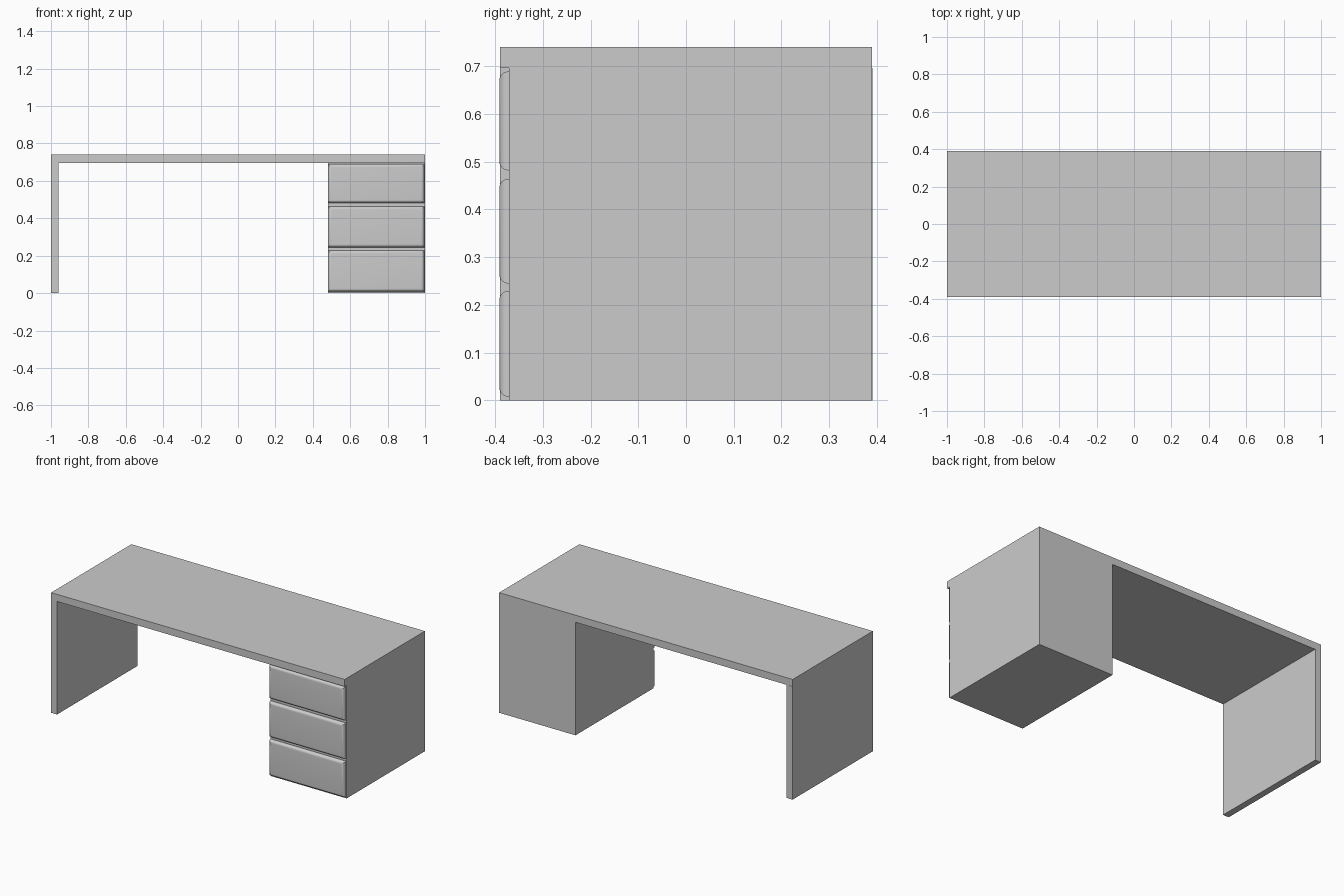
import bpy, bmesh

if "Cube" in bpy.data.objects:
    bpy.data.objects.remove(bpy.data.objects["Cube"])


def box(name, x, y, z, front_radius=0.0):
    """Box from (min, max) ranges, optionally with rounded front edges."""
    bm = bmesh.new()
    bmesh.ops.create_cube(bm, size=1.0)
    for v in bm.verts:
        for i, (lo, hi) in enumerate((x, y, z)):
            v.co[i] = hi if v.co[i] > 0 else lo
    if front_radius:
        front = [e for e in bm.edges if all(abs(v.co.y - y[0]) < 1e-5 for v in e.verts)]
        bmesh.ops.bevel(bm, geom=front, offset=front_radius, offset_type='OFFSET',
                        segments=8, profile=0.5, affect='EDGES', clamp_overlap=True)
    bmesh.ops.recalc_face_normals(bm, faces=bm.faces)
    mesh = bpy.data.meshes.new(name)
    bm.to_mesh(mesh)
    bm.free()
    obj = bpy.data.objects.new(name, mesh)
    bpy.context.collection.objects.link(obj)
    if front_radius:
        bpy.ops.object.select_all(action='DESELECT')
        obj.select_set(True)
        bpy.context.view_layer.objects.active = obj
        bpy.ops.object.shade_smooth_by_angle()
    return obj


TOP_UNDERSIDE = 0.696

# Desk top and the left side panel that carries it
box("desk_top", (-1, 1), (-0.39, 0.39), (TOP_UNDERSIDE, 0.74))
box("side_panel", (-1, -0.96), (-0.39, 0.391), (0, TOP_UNDERSIDE))

# Drawer pedestal
box("drawer_cabinet", (0.48, 1), (-0.371, 0.39), (0, TOP_UNDERSIDE))

# Three drawer fronts with rounded front edges
drawer_heights = [(0.008, 0.229), (0.245, 0.464), (0.482, 0.689)]
for name, z in zip(("bottom", "middle", "top"), drawer_heights):
    box(f"{name}_drawer_front", (0.481, 0.996), (-0.391, -0.371), z, front_radius=0.018)
